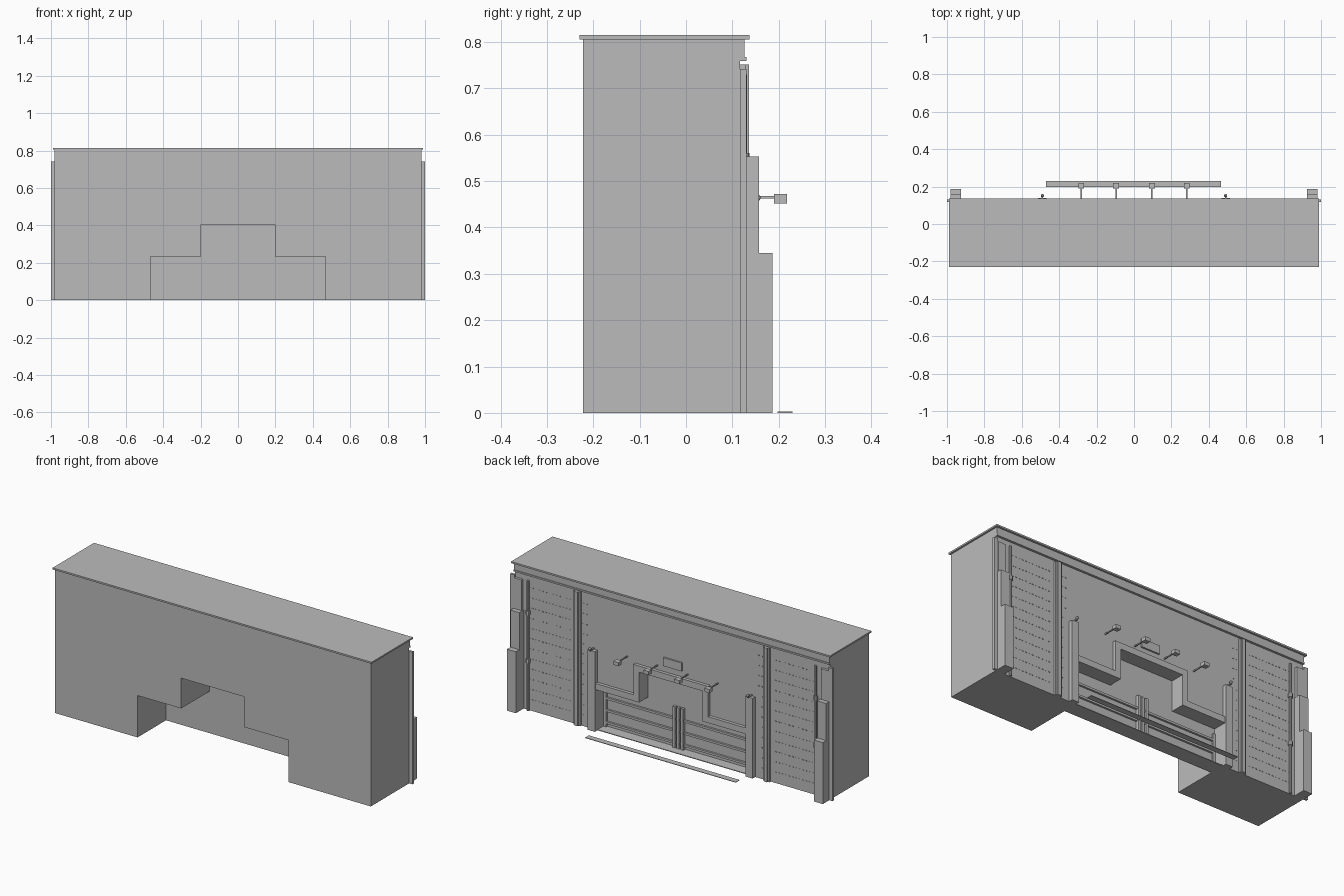
import bpy
import bmesh
from mathutils import Matrix, Vector

cube = bpy.data.objects.get("Cube")
if cube:
    bpy.data.objects.remove(cube, do_unlink=True)

grey = bpy.data.materials.new("plain_grey")
grey.use_nodes = True
tone = (0.5, 0.5, 0.5, 1)
grey.diffuse_color = tone
grey.node_tree.nodes["Principled BSDF"].inputs["Base Color"].default_value = tone

WALL = 0.117      # rear wall plane
FRONT = -0.222


def finish(name, bm):
    bmesh.ops.recalc_face_normals(bm, faces=bm.faces)
    mesh = bpy.data.meshes.new(name)
    bm.to_mesh(mesh)
    bm.free()
    mesh.materials.append(grey)
    obj = bpy.data.objects.new(name, mesh)
    bpy.context.collection.objects.link(obj)
    return obj


def add_box(bm, x, y, z):
    """Box from (low, high) pairs."""
    size = [b - a for a, b in (x, y, z)]
    mid = Vector([(a + b) / 2 for a, b in (x, y, z)])
    bmesh.ops.create_cube(bm, size=1, matrix=Matrix.Translation(mid) @ Matrix.Diagonal((*size, 1)))


def boxes(name, parts, mirror=False):
    bm = bmesh.new()
    for x, y, z in parts:
        add_box(bm, x, y, z)
        if mirror:
            add_box(bm, (-x[1], -x[0]), y, z)
    return finish(name, bm)


def extrude_y(name, outline, y0, y1):
    """Solid from an x-z outline."""
    bm = bmesh.new()
    face = bm.faces.new([bm.verts.new((x, y0, z)) for x, z in outline])
    out = bmesh.ops.extrude_face_region(bm, geom=[face])
    moved = [v for v in out["geom"] if isinstance(v, bmesh.types.BMVert)]
    bmesh.ops.translate(bm, verts=moved, vec=(0, y1 - y0, 0))
    return finish(name, bm)


def rod(name, spots, radius, height, sides=8):
    """Upright round rods at (x, y, z middle)."""
    bm = bmesh.new()
    for spot in spots:
        for side in (-1, 1):
            bmesh.ops.create_cone(bm, cap_ends=True, segments=sides, radius1=radius, radius2=radius,
                                  depth=height, matrix=Matrix.Translation((side * spot[0], spot[1], spot[2])))
    return finish(name, bm)


# Building block with a stepped passage
def arch(grow):
    half = [(0.468 + grow, 0), (0.468 + grow, 0.235 + grow), (0.197 + grow, 0.235 + grow), (0.197 + grow, 0.405 + grow)]
    return half + [(-x, z) for x, z in reversed(half)]


extrude_y("building_body", [(-0.98, 0), (-0.98, 0.806), (0.98, 0.806), (0.98, 0)] + arch(0), FRONT, WALL)
extrude_y("passage_wall", arch(0), 0.03, 0.055)
extrude_y("passage_trim", arch(0.035) + arch(0)[::-1], WALL, 0.135)
boxes("threshold", [((-0.468, 0.468), (0.03, WALL), (0, 0.004))])
boxes("roof_slab", [((-0.99, 0.99), (-0.23, 0.137), (0.806, 0.815))])
boxes("cornice", [((-0.98, 0.98), (WALL, 0.126), (0.768, 0.806)),
                  ((-0.98, 0.98), (WALL, 0.13), (0.759, 0.768))])

# Stepped corner buttresses and outer strips
boxes("corner_buttress", [((0.925, 0.98), (WALL, 0.187), (0, 0.345)),
                          ((0.925, 0.98), (WALL, 0.157), (0.345, 0.553)),
                          ((0.93, 0.975), (WALL, 0.131), (0.553, 0.725))], True)
boxes("corner_strip", [((0.975, 1.0), (WALL, 0.13), (0, 0.742))], True)

# Wall pilasters and posts beside the passage
boxes("wall_pilaster", [((0.568, 0.608), (WALL, 0.128), (0, 0.752)),
                        ((0.578, 0.598), (0.128, 0.136), (0, 0.752))], True)
boxes("passage_post", [((0.468, 0.512), (WALL, 0.14), (0, 0.45))], True)
boxes("post_lamp_arm", [((0.486, 0.494), (WALL, 0.155), (0.452, 0.458))], True)
bm = bmesh.new()
for side in (-1, 1):
    bmesh.ops.create_icosphere(bm, subdivisions=2, radius=0.009,
                               matrix=Matrix.Translation((side * 0.49, 0.152, 0.464)))
finish("post_lamp", bm)

# Downpipes with brackets
rod("downpipe", [(0.893, 0.125, 0.365)], 0.007, 0.73)
rod("pipe_bracket", [(0.893, 0.125, z) for z in (0.28, 0.55)], 0.012, 0.022)

# Gate: rails, centre posts and end posts
boxes("gate_rail", [((-0.46, 0.46), (0.055, 0.066), (z, z + 0.012)) for z in (0.022, 0.09, 0.158)])
boxes("gate_post", [((x - 0.008, x + 0.008), (0.055, 0.072), (0.004, 0.235)) for x in (-0.025, 0, 0.025)])
boxes("gate_end_post", [((0.45, 0.465), (0.055, 0.066), (0.004, 0.2))], True)

# Spotlights, wall sign and ground strip
spots = (0.095, 0.282)
boxes("spotlight_arm", [((x - 0.003, x + 0.003), (WALL, 0.195), (0.462, 0.468)) for x in spots], True)
boxes("spotlight", [((x - 0.016, x + 0.016), (0.19, 0.218), (0.452, 0.472)) for x in spots], True)
boxes("wall_sign", [((-0.06, 0.055), (WALL, 0.126), (0.475, 0.522))])
boxes("ground_strip", [((-0.47, 0.465), (0.197, 0.23), (0, 0.003))])

# Rows of small studs on the side walls
studs = []
for row in range(12):
    z = 0.06 + row * 0.057
    for column in range(18):
        x = 0.53 + column * 0.021
        if not 0.56 < x < 0.615 and (x > 0.55 or z > 0.46):
            studs.append(((x, x + 0.008), (WALL, 0.119), (z, z + 0.004)))
boxes("wall_studs", studs, True)
